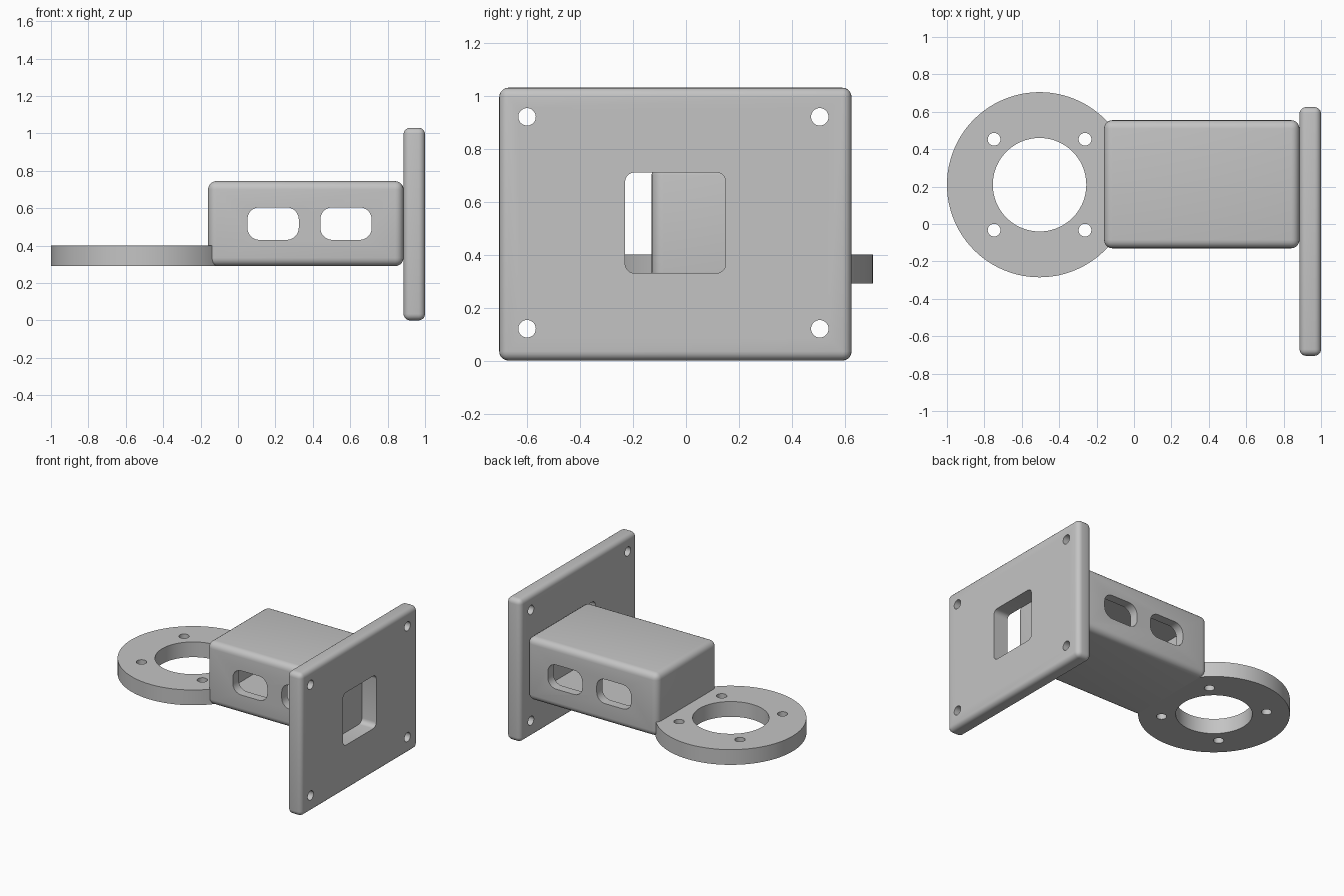
import bpy, bmesh, math
from mathutils import Matrix, Vector

cube = bpy.data.objects.get("Cube")
if cube:
    bpy.data.objects.remove(cube, do_unlink=True)

grey = bpy.data.materials.new("light_grey")
grey.use_nodes = True
grey.diffuse_color = (0.55, 0.55, 0.55, 1)
grey.node_tree.nodes["Principled BSDF"].inputs["Base Color"].default_value = (0.55, 0.55, 0.55, 1)


def to_object(name, bm):
    mesh = bpy.data.meshes.new(name)
    bmesh.ops.recalc_face_normals(bm, faces=bm.faces)
    bm.to_mesh(mesh)
    bm.free()
    mesh.materials.append(grey)
    obj = bpy.data.objects.new(name, mesh)
    bpy.context.collection.objects.link(obj)
    return obj


def box(name, low, high, radius=0, along=None, segments=5):
    """Box between two corners; rounds every edge, or only those along one axis."""
    low, high = Vector(low), Vector(high)
    bm = bmesh.new()
    bmesh.ops.create_cube(bm, size=1)
    bmesh.ops.scale(bm, vec=high - low, verts=bm.verts)
    bmesh.ops.translate(bm, vec=(low + high) / 2, verts=bm.verts)
    if radius:
        edges = [e for e in bm.edges if along is None
                 or abs((e.verts[0].co - e.verts[1].co)[along]) > 1e-4]
        bmesh.ops.bevel(bm, geom=edges, offset=radius, offset_type='OFFSET',
                        segments=segments, profile=0.5, affect='EDGES')
    return to_object(name, bm)


def cylinder(name, center, radius, depth, axis='Z', sides=32):
    bm = bmesh.new()
    turn = Matrix.Rotation(math.pi / 2, 4, 'Y') if axis == 'X' else Matrix()
    bmesh.ops.create_cone(bm, cap_ends=True, segments=sides, radius1=radius, radius2=radius,
                          depth=depth, matrix=Matrix.Translation(center) @ turn)
    return to_object(name, bm)


def cut(obj, cutters):
    """Subtract the cutters, bake the result and delete the cutters."""
    for cutter in cutters:
        cutter.hide_render = True
        mod = obj.modifiers.new("cut", 'BOOLEAN')
        mod.operation = 'DIFFERENCE'
        mod.solver = 'EXACT'
        mod.object = cutter
    graph = bpy.context.evaluated_depsgraph_get()
    mesh = bpy.data.meshes.new_from_object(obj.evaluated_get(graph))
    obj.modifiers.clear()
    obj.data = mesh
    for cutter in cutters:
        bpy.data.objects.remove(cutter, do_unlink=True)


def smooth(obj):
    bpy.ops.object.select_all(action='DESELECT')
    obj.select_set(True)
    bpy.context.view_layer.objects.active = obj
    bpy.ops.object.shade_smooth_by_angle(angle=math.radians(30))


# Mounting plate with a square opening and four screw holes
plate = box("mounting_plate", (0.885, -0.705, 0), (1, 0.625, 1.03), 0.035)
cutters = [box("plate_opening", (0.8, -0.23, 0.33), (1.1, 0.15, 0.71), 0.035, along=0)]
for y in (-0.6, 0.505):
    for z in (0.12, 0.92):
        cutters.append(cylinder("plate_hole", (0.94, y, z), 0.033, 0.4, 'X'))
cut(plate, cutters)

# Hollow arm with two rounded windows through both side walls
low, high, wall = Vector((-0.16, -0.13, 0.29)), Vector((0.885, 0.555, 0.745)), 0.065
arm = box("hollow_arm", low, high, 0.045)
inset = Vector((wall, wall, wall))
cutters = [box("cavity", low + inset, high - inset)]
for x in (0.05, 0.44):
    cutters.append(box("window", (x, -0.4, 0.43), (x + 0.275, 0.8, 0.605), 0.065, along=1))
cut(arm, cutters)

# Flange ring with a central bore and four screw holes
center = Vector((-0.505, 0.21, 0.346))
ring = cylinder("flange_ring", center, 0.495, 0.11, sides=96)
cutters = [cylinder("bore", center, 0.25, 0.4, sides=72)]
for sx in (-1, 1):
    for sy in (-1, 1):
        cutters.append(cylinder("ring_hole", center + Vector((sx, sy, 0)) * 0.243, 0.034, 0.4))
# Trim the ring where it would enter the arm cavity
cutters.append(box("arm_trim", (-0.12, -0.08, 0.2), (0.3, 0.5, 0.6)))
cut(ring, cutters)

for part in (plate, arm, ring):
    smooth(part)
